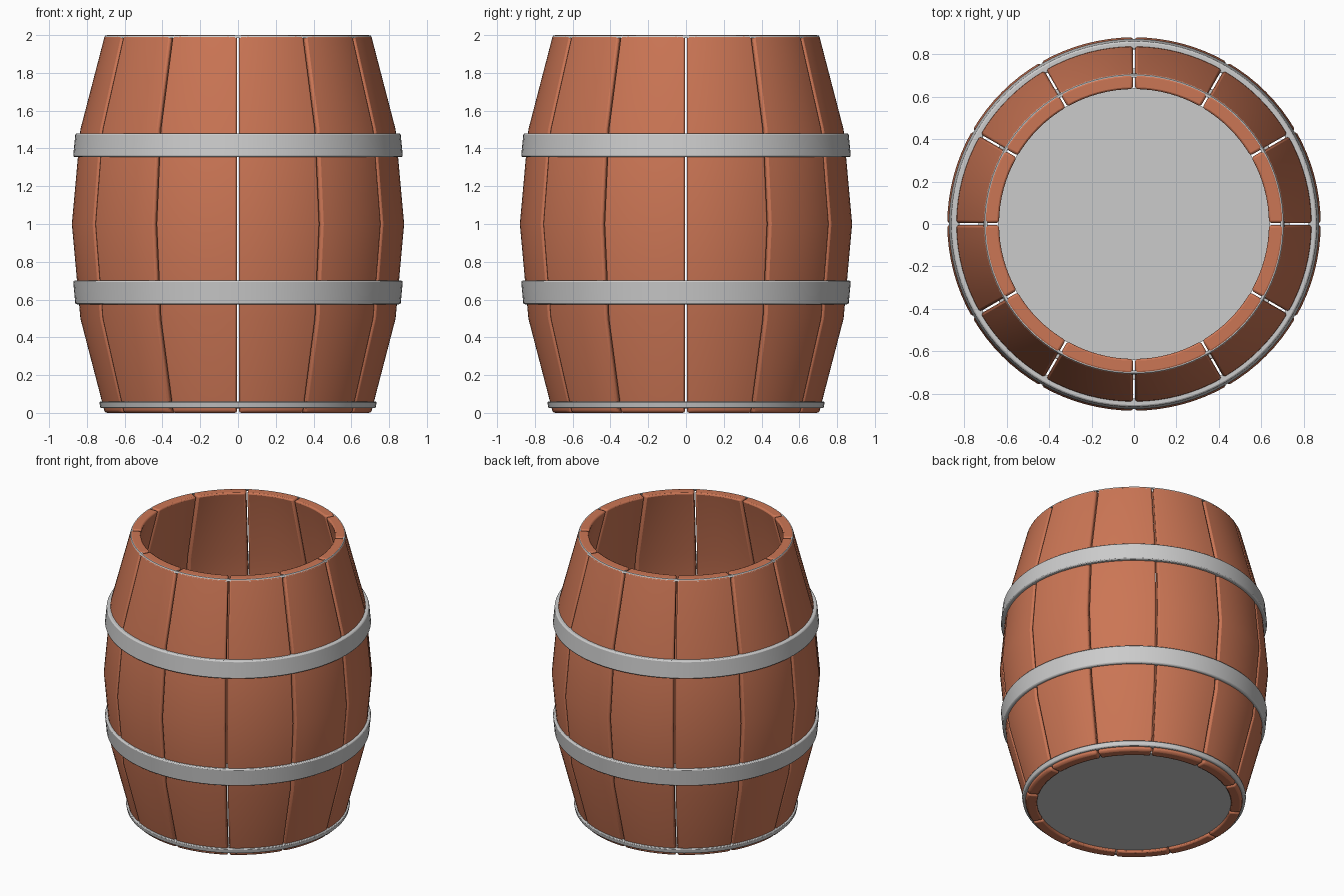
import bpy, bmesh, math

if "Cube" in bpy.data.objects:
    bpy.data.objects.remove(bpy.data.objects["Cube"])

def material(name, rgb):
    m = bpy.data.materials.new(name)
    m.diffuse_color = (*rgb, 1)
    m.use_nodes = True
    m.node_tree.nodes["Principled BSDF"].inputs["Base Color"].default_value = m.diffuse_color
    return m

WOOD = material("warm wood", (0.60, 0.18, 0.09))
METAL = material("grey metal", (0.60, 0.60, 0.60))

def finish(bm, name, mat, bevel, segments=2):
    bmesh.ops.recalc_face_normals(bm, faces=bm.faces)
    me = bpy.data.meshes.new(name)
    bm.to_mesh(me)
    bm.free()
    me.materials.append(mat)
    ob = bpy.data.objects.new(name, me)
    bpy.context.collection.objects.link(ob)
    if bevel:
        b = ob.modifiers.new("bevel", 'BEVEL')
        b.width, b.segments = bevel, segments
        b.limit_method, b.angle_limit = 'ANGLE', math.radians(40)
    bpy.ops.object.select_all(action='DESELECT')
    ob.select_set(True)
    bpy.context.view_layer.objects.active = ob
    bpy.ops.object.shade_smooth_by_angle(angle=math.radians(30))
    return ob

# Barrel outline: (height, outer radius)
PROFILE = [(0, 0.705), (0.5, 0.835), (1, 0.88), (1.5, 0.835), (2, 0.705)]
WALL, STAVES, STEPS, HALF_GAP = 0.072, 12, 8, 0.005

def stave(index):
    bm = bmesh.new()
    a0, a1 = (2 * math.pi * (index + k) / STAVES for k in (0, 1))
    rings = []
    for z, r_out in PROFILE:
        ring = []
        for r, order in ((r_out, range(STEPS + 1)), (r_out - WALL, range(STEPS, -1, -1))):
            g = HALF_GAP / r
            for i in order:
                a = a0 + g + (a1 - a0 - 2 * g) * i / STEPS
                ring.append(bm.verts.new((r * math.cos(a), r * math.sin(a), z)))
        rings.append(ring)
    n = len(rings[0])
    for lo, hi in zip(rings, rings[1:]):
        for i in range(n):
            j = (i + 1) % n
            bm.faces.new((lo[i], lo[j], hi[j], hi[i]))
    # end grain as quads
    for ring in (rings[0], rings[-1]):
        for i in range(STEPS):
            bm.faces.new((ring[i], ring[i + 1], ring[n - 2 - i], ring[n - 1 - i]))
    finish(bm, f"stave_{index + 1}", WOOD, 0.012)

def hoop(name, z0, z1, r0, r1, depth, bevel):
    # tapered band: outer radius r0 at z0, r1 at z1
    bm = bmesh.new()
    n = 96
    section = [(r0, z0), (r1, z1), (r1 - depth, z1), (r0 - depth, z0)]
    loops = [[bm.verts.new((r * math.cos(2 * math.pi * i / n),
                            r * math.sin(2 * math.pi * i / n), z))
              for r, z in section] for i in range(n)]
    for i in range(n):
        a, b = loops[i], loops[(i + 1) % n]
        for k in range(4):
            bm.faces.new((a[k], b[k], b[(k + 1) % 4], a[(k + 1) % 4]))
    finish(bm, name, METAL, bevel)

for s in range(STAVES):
    stave(s)

# Metal hoops
hoop("lower_hoop", 0.575, 0.70, 0.861, 0.873, 0.04, 0.008)
hoop("upper_hoop", 1.355, 1.48, 0.873, 0.861, 0.04, 0.008)
hoop("bottom_hoop", 0.025, 0.06, 0.728, 0.735, 0.035, 0.006)
hoop("top_hoop", 1.985, 1.998, 0.709, 0.703, 0.012, 0)

# Barrel floor
bm = bmesh.new()
bmesh.ops.create_cone(bm, cap_ends=True, segments=96, radius1=0.64, radius2=0.64, depth=0.02)
bmesh.ops.translate(bm, verts=bm.verts, vec=(0, 0, 0.03))
finish(bm, "floor", METAL, 0)
